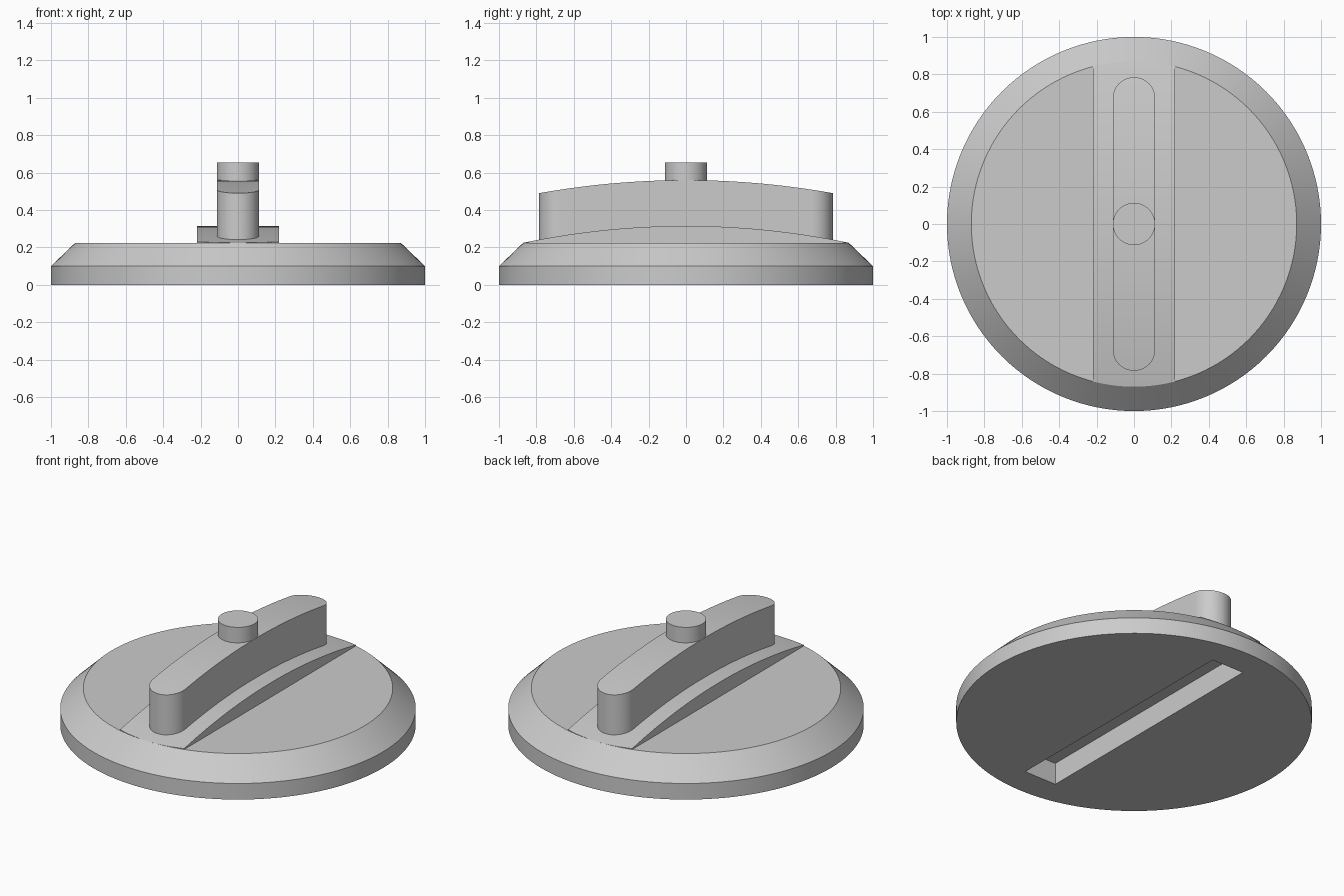
import bpy, bmesh, math

if "Cube" in bpy.data.objects:
    bpy.data.objects.remove(bpy.data.objects["Cube"])

grey = bpy.data.materials.new("plain grey")
grey.use_nodes = True
colour = (0.6, 0.6, 0.6, 1)
grey.diffuse_color = colour
grey.node_tree.nodes["Principled BSDF"].inputs["Base Color"].default_value = colour

RIM, TOP_R, TOP_Z = 1.0, 0.87, 0.225
SUNK = 0.2          # raised parts start a little inside the disc
ARCH_R = 4.25       # radius of the lengthwise curve


def finish(name, bm):
    """Turn a bmesh into a smooth-shaded object with sharp edges kept."""
    bmesh.ops.recalc_face_normals(bm, faces=bm.faces)
    mesh = bpy.data.meshes.new(name)
    bm.to_mesh(mesh)
    bm.free()
    mesh.materials.append(grey)
    obj = bpy.data.objects.new(name, mesh)
    bpy.context.collection.objects.link(obj)
    return obj


def smooth(obj):
    bpy.ops.object.select_all(action='DESELECT')
    obj.select_set(True)
    bpy.context.view_layer.objects.active = obj
    bpy.ops.object.shade_smooth_by_angle(angle=math.radians(30))


def revolve(name, profile, segments):
    """Stack of rings (radius, height), capped at both ends."""
    bm = bmesh.new()
    rings = []
    for r, z in profile:
        angles = [math.tau * i / segments for i in range(segments)]
        rings.append([bm.verts.new((r * math.cos(a), r * math.sin(a), z)) for a in angles])
    for low, high in zip(rings, rings[1:]):
        for i in range(segments):
            j = (i + 1) % segments
            bm.faces.new((low[i], low[j], high[j], high[i]))
    bm.faces.new(rings[0])
    bm.faces.new(rings[-1])
    return finish(name, bm)


def arched_bar(name, rows, peak, radius):
    """Solid with outline rows (y, half width) and a top curved along y."""
    bm = bmesh.new()
    loops = []
    for y, w in rows:
        z = peak - radius + math.sqrt(radius * radius - y * y)
        corners = ((-w, SUNK), (w, SUNK), (w, z), (-w, z))
        loops.append([bm.verts.new((x, y, h)) for x, h in corners])
    for a, b in zip(loops, loops[1:]):
        for i in range(4):
            j = (i + 1) % 4
            bm.faces.new((a[i], a[j], b[j], b[i]))
    bm.faces.new(loops[0])
    bm.faces.new(loops[-1])
    return finish(name, bm)


def mirrored(half):
    """Rows for y < 0 mirrored to y > 0."""
    return half + [(-y, w) for y, w in reversed(half)]


# Disc with a bevelled rim and a slot in its underside
disc = revolve("disc_base", [(RIM, 0), (RIM, 0.1), (TOP_R, TOP_Z)], 128)
bm = bmesh.new()
bmesh.ops.create_cube(bm, size=1)
bmesh.ops.scale(bm, vec=(0.22, 1.64, 0.27), verts=bm.verts)
cutter = finish("slot_cutter", bm)
cutter.hide_render = True
cut = disc.modifiers.new("slot", 'BOOLEAN')
cut.operation = 'DIFFERENCE'
cut.solver = 'EXACT'
cut.object = cutter
bpy.context.view_layer.objects.active = disc
bpy.ops.object.modifier_apply(modifier=cut.name)
bpy.data.objects.remove(cutter)

# Low arched rib, its ends following the edge of the disc top
rib_w = 0.22
spread = math.asin(rib_w / TOP_R)
half = []
for i in range(9):
    a = spread * max(i / 8, 0.01)
    half.append((-TOP_R * math.cos(a), TOP_R * math.sin(a)))
half += [(half[8][0] * (1 - i / 12), rib_w) for i in range(1, 12)]
rib = arched_bar("arched_rib", mirrored(half), 0.315, ARCH_R)

# Grip bar with round ends and a curved top
grip_w, grip_l = 0.113, 0.785
straight = grip_l - grip_w
half = []
for i in range(13):
    a = math.pi / 2 * max(i / 12, 0.01)
    half.append((-straight - grip_w * math.cos(a), grip_w * math.sin(a)))
half += [(-straight * (1 - i / 12), grip_w) for i in range(1, 12)]
grip = arched_bar("grip_bar", mirrored(half), 0.56, ARCH_R + 0.2)

# Round button in the middle of the grip
button = revolve("top_button", [(grip_w, 0.5), (grip_w, 0.655)], 48)

for part in (disc, rib, grip, button):
    smooth(part)
